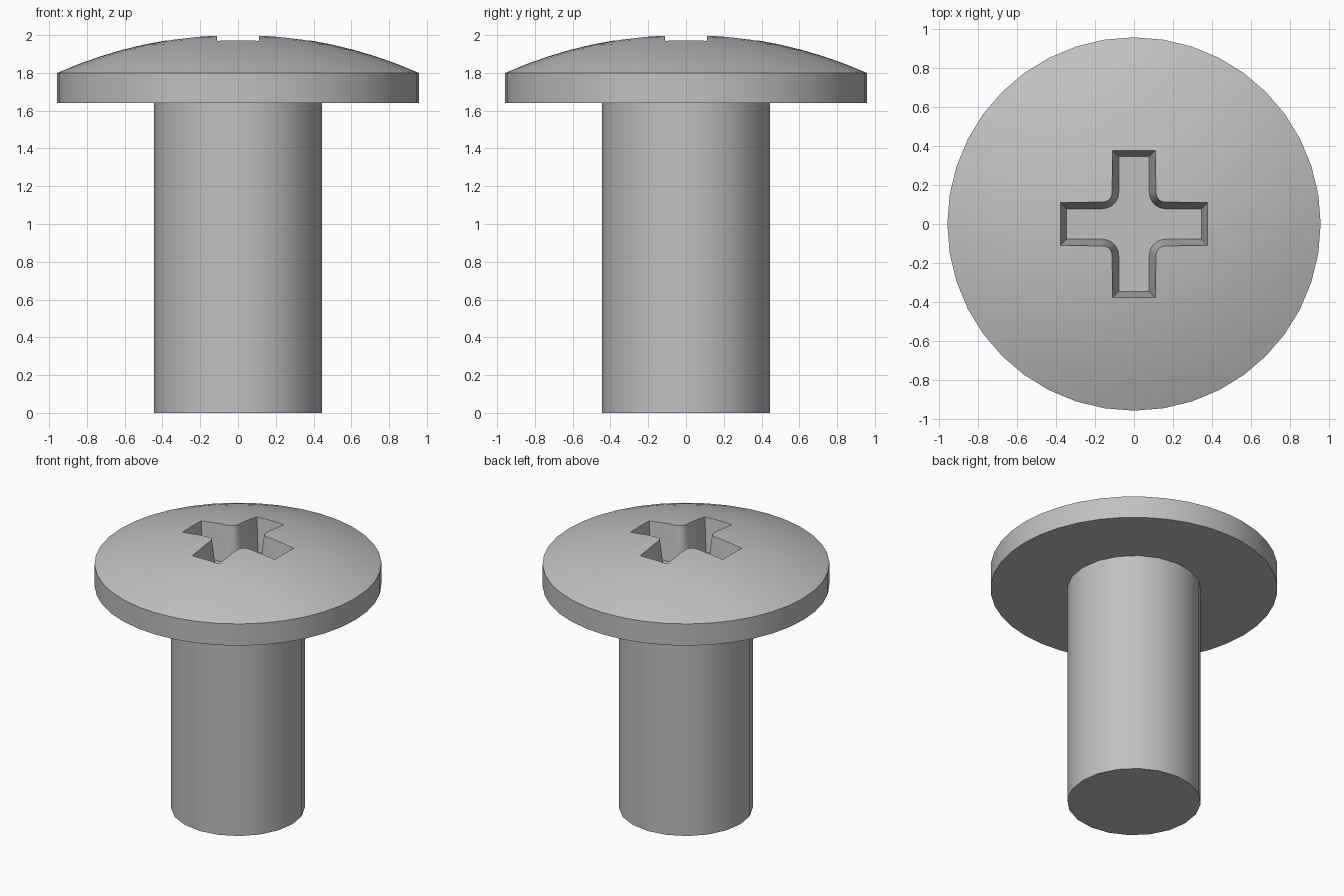
import bpy, bmesh
from math import sin, cos, asin, pi, radians
from mathutils import Vector

if "Cube" in bpy.data.objects:
    bpy.data.objects.remove(bpy.data.objects["Cube"], do_unlink=True)

# Material
steel = bpy.data.materials.new("grey steel")
steel.use_nodes = True
colour = (0.53, 0.53, 0.53, 1)
steel.diffuse_color = colour
steel.node_tree.nodes["Principled BSDF"].inputs["Base Color"].default_value = colour

# Main sizes
HEAD_R, SHAFT_R = 0.957, 0.446
HEAD_BOTTOM, RIM_TOP, APEX = 1.64, 1.80, 2.003
FLOOR = 1.73


def finish(name, bm):
    bmesh.ops.recalc_face_normals(bm, faces=bm.faces)
    mesh = bpy.data.meshes.new(name)
    bm.to_mesh(mesh)
    bm.free()
    mesh.materials.append(steel)
    obj = bpy.data.objects.new(name, mesh)
    bpy.context.collection.objects.link(obj)
    return obj


def revolve(name, profile, steps):
    """Spin a (radius, height) profile around the z axis."""
    bm = bmesh.new()
    verts = [bm.verts.new((r, 0, z)) for r, z in profile]
    edges = [bm.edges.new(pair) for pair in zip(verts, verts[1:])]
    bmesh.ops.spin(bm, geom=verts + edges, cent=(0, 0, 0), axis=(0, 0, 1),
                   angle=2 * pi, steps=steps)
    bmesh.ops.remove_doubles(bm, verts=bm.verts, dist=1e-4)
    # Flat discs become single faces
    bmesh.ops.dissolve_limit(bm, angle_limit=radians(0.1), verts=bm.verts, edges=bm.edges)
    return finish(name, bm)


def select_only(obj):
    bpy.ops.object.select_all(action='DESELECT')
    obj.select_set(True)
    bpy.context.view_layer.objects.active = obj


# Domed head with a straight rim
sag = APEX - RIM_TOP
dome_r = (HEAD_R ** 2 + sag ** 2) / (2 * sag)
sweep = asin(HEAD_R / dome_r)
rings = 8
dome = [(dome_r * sin(sweep * i / rings), APEX - dome_r * (1 - cos(sweep * i / rings)))
        for i in range(rings, -1, -1)]
head = revolve("screw_head", [(0, HEAD_BOTTOM), (HEAD_R, HEAD_BOTTOM)] + dome, 40)

# Plain cylindrical shaft, seated slightly into the head
shaft = revolve("screw_shaft", [(0, 0), (SHAFT_R, 0), (SHAFT_R, HEAD_BOTTOM + 0.02),
                                (0, HEAD_BOTTOM + 0.02)], 20)


def cross_outline(z):
    """Cross with rounded inner corners, widening with height."""
    draft = 0.13 * (z - FLOOR)
    half_width, half_length, centre = 0.078 + draft, 0.345 + draft, 0.16
    radius = centre - half_width
    quarter = [(half_length, -half_width), (half_length, half_width)]
    for i in range(6):
        a = -pi / 2 - i * pi / 10
        quarter.append((centre + radius * cos(a), centre + radius * sin(a)))
    points = []
    for turn in range(4):
        c, s = cos(turn * pi / 2), sin(turn * pi / 2)
        points += [Vector((x * c - y * s, x * s + y * c, z)) for x, y in quarter]
    return points


# Tapered cross-shaped drive recess
bm = bmesh.new()
low = [bm.verts.new(p) for p in cross_outline(FLOOR)]
high = [bm.verts.new(p) for p in cross_outline(2.08)]
bm.faces.new(low)
bm.faces.new(high)
for i in range(len(low)):
    j = (i + 1) % len(low)
    bm.faces.new((low[i], low[j], high[j], high[i]))
cutter = finish("recess_cutter", bm)
cutter.hide_render = True

cut = head.modifiers.new("drive_recess", 'BOOLEAN')
cut.operation = 'DIFFERENCE'
cut.solver = 'EXACT'
cut.object = cutter
select_only(head)
bpy.ops.object.modifier_apply(modifier=cut.name)
bpy.data.objects.remove(cutter, do_unlink=True)

# Smooth round surfaces, crisp edges
for part in (head, shaft):
    select_only(part)
    bpy.ops.object.shade_smooth_by_angle(angle=radians(20))
